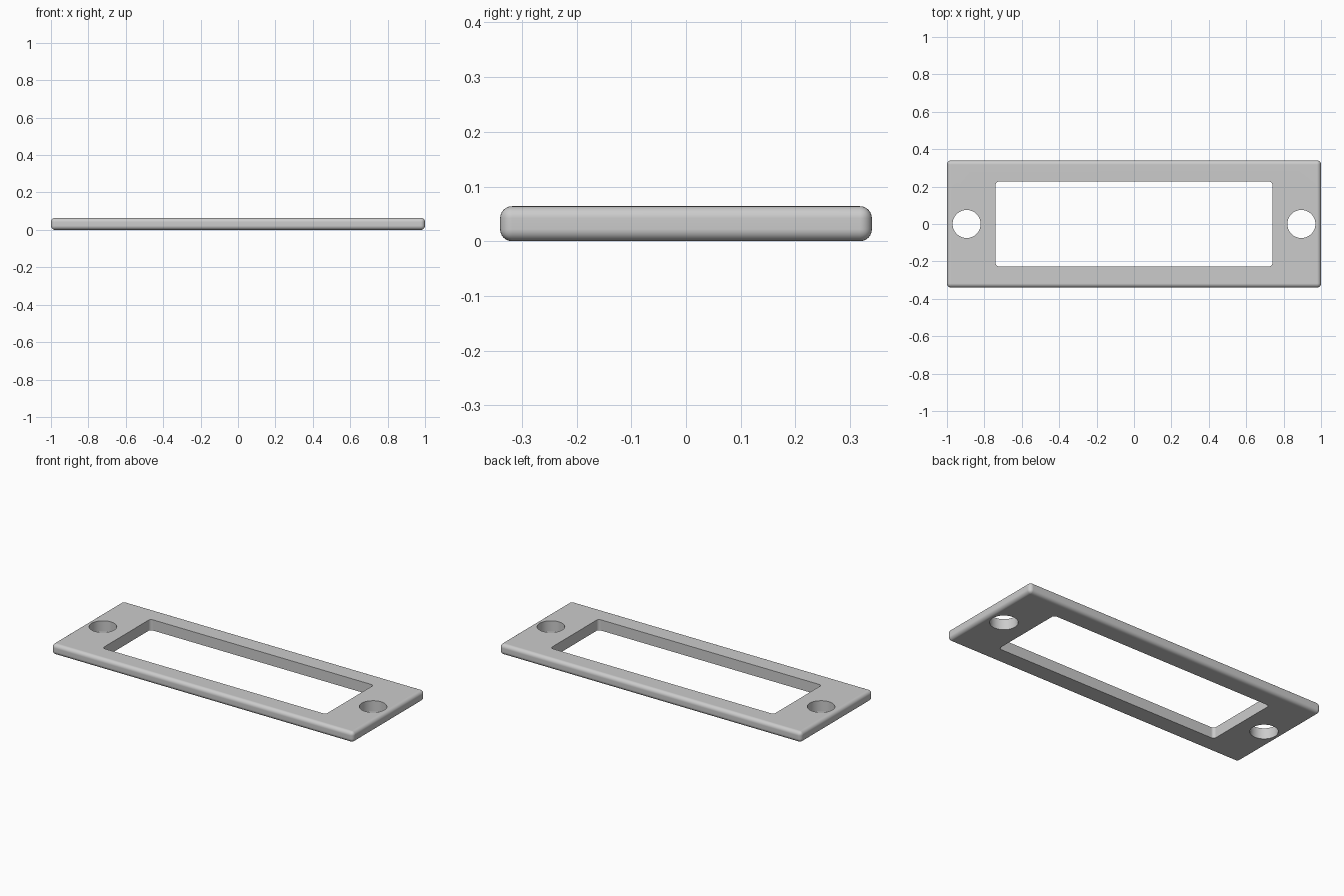
import bpy
import bmesh
import math

default_cube = bpy.data.objects.get("Cube")
if default_cube:
    bpy.data.objects.remove(default_cube, do_unlink=True)

LENGTH, WIDTH, HEIGHT = 2.0, 0.68, 0.064
EDGE_RADIUS = 0.022
WINDOW_LENGTH, WINDOW_WIDTH = 1.48, 0.454
WINDOW_RADIUS = 0.018
HOLE_X, HOLE_RADIUS = 0.895, 0.075

grey = bpy.data.materials.new("plain grey")
grey.use_nodes = True
colour = (0.6, 0.6, 0.6, 1.0)
grey.diffuse_color = colour
grey.node_tree.nodes["Principled BSDF"].inputs["Base Color"].default_value = colour


def rounded_box(name, size, radius, only_vertical=False):
    """Box centred on the plate, with all or only its upright edges rounded."""
    bm = bmesh.new()
    bmesh.ops.create_cube(bm, size=1)
    bmesh.ops.scale(bm, vec=size, verts=bm.verts)
    bmesh.ops.translate(bm, vec=(0, 0, HEIGHT / 2), verts=bm.verts)
    edges = [e for e in bm.edges if not only_vertical
             or abs(e.verts[0].co.z - e.verts[1].co.z) > size[2] / 2]
    bmesh.ops.bevel(bm, geom=edges, offset=radius, segments=6,
                    profile=0.5, affect='EDGES')
    mesh = bpy.data.meshes.new(name)
    bm.to_mesh(mesh)
    bm.free()
    mesh.materials.append(grey)
    obj = bpy.data.objects.new(name, mesh)
    bpy.context.collection.objects.link(obj)
    return obj


def make_active(obj):
    bpy.ops.object.select_all(action='DESELECT')
    obj.select_set(True)
    bpy.context.view_layer.objects.active = obj


def cut(target, cutter):
    cutter.hide_render = True
    mod = target.modifiers.new("cut", 'BOOLEAN')
    mod.operation = 'DIFFERENCE'
    mod.solver = 'EXACT'
    mod.object = cutter
    make_active(target)
    bpy.ops.object.modifier_apply(modifier=mod.name)
    bpy.data.objects.remove(cutter, do_unlink=True)


# Plate with softly rounded outer edges
plate = rounded_box("mounting_plate", (LENGTH, WIDTH, HEIGHT), EDGE_RADIUS)

# Central window
cut(plate, rounded_box("window_cutter", (WINDOW_LENGTH, WINDOW_WIDTH, 4 * HEIGHT),
                       WINDOW_RADIUS, only_vertical=True))

# Screw holes at both ends
for side in (-1, 1):
    bpy.ops.mesh.primitive_cylinder_add(vertices=64, radius=HOLE_RADIUS, depth=4 * HEIGHT,
                                        location=(side * HOLE_X, 0, HEIGHT / 2))
    hole = bpy.context.object
    hole.data.materials.append(grey)
    cut(plate, hole)

# Smooth rounded edges, flat faces kept flat
make_active(plate)
bpy.ops.object.shade_smooth_by_angle(angle=math.radians(30))
weighted = plate.modifiers.new("flat faces", 'WEIGHTED_NORMAL')
weighted.keep_sharp = True
